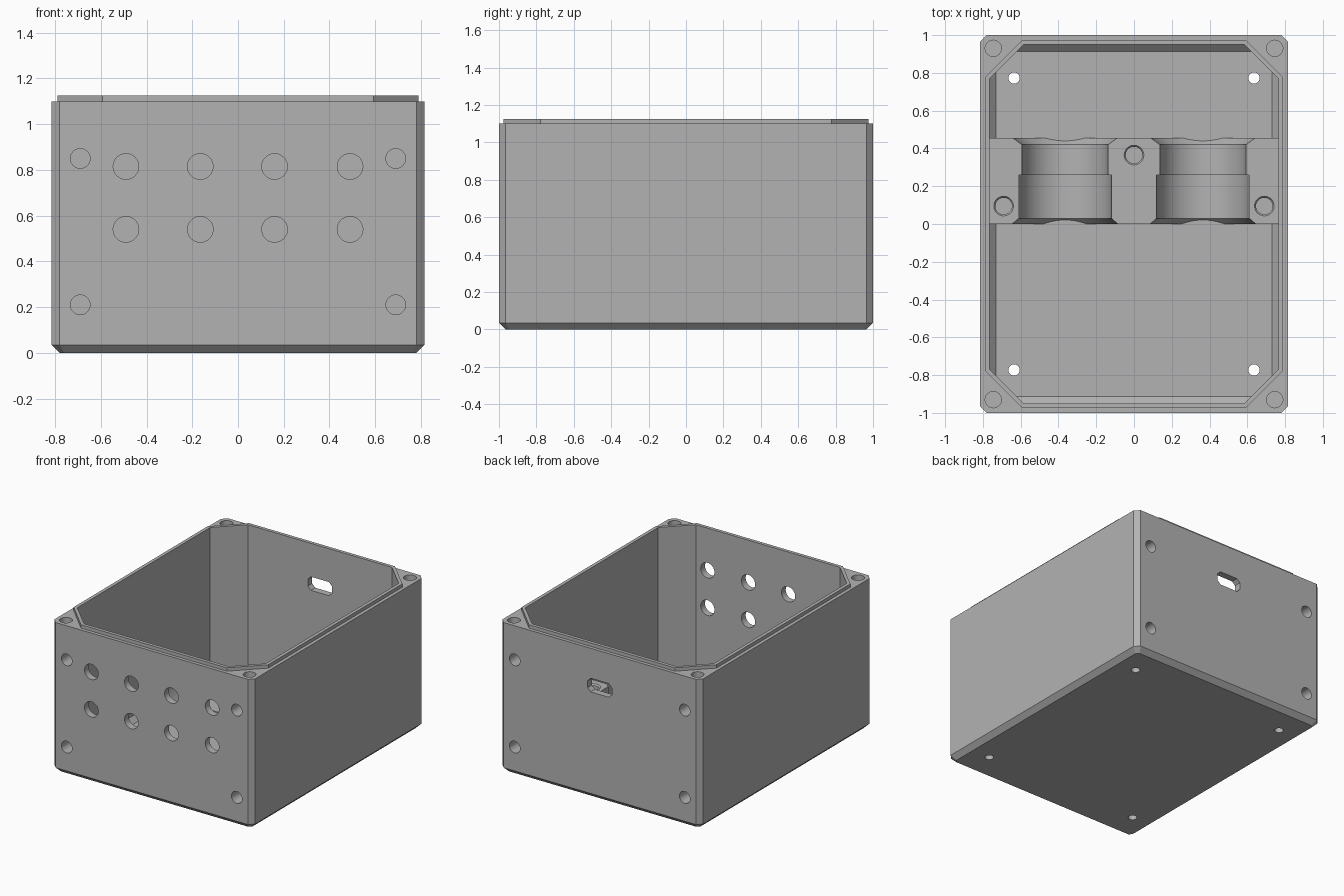
import bpy, bmesh
from math import cos, sin, pi
from mathutils import Vector

old = bpy.data.objects.get("Cube")
if old:
    bpy.data.objects.remove(old, do_unlink=True)

grey = bpy.data.materials.new("plain grey")
grey.use_nodes = True
grey.diffuse_color = (0.45, 0.45, 0.45, 1)
grey.node_tree.nodes["Principled BSDF"].inputs["Base Color"].default_value = (0.45, 0.45, 0.45, 1)


def loft(bm, rings):
    """Skin a closed solid through rings with equal point counts."""
    loops = [[bm.verts.new(p) for p in ring] for ring in rings]
    n = len(loops[0])
    for a, b in zip(loops, loops[1:]):
        for i in range(n):
            j = (i + 1) % n
            bm.faces.new((a[i], a[j], b[j], b[i]))
    bm.faces.new(loops[0][::-1])
    bm.faces.new(loops[-1])


def octagon(hx, hy, cut, z):
    """Rectangle with cut corners in the xy plane."""
    quarter = [(hx, hy - cut), (hx - cut, hy)]
    pts = quarter + [(-x, y) for x, y in quarter[::-1]]
    pts += [(-x, -y) for x, y in pts]
    return [Vector((x, y, z)) for x, y in pts]


def round_solid(bm, centre, axis, stations, sides=40):
    """Turned solid along y or z from (position, radius) stations."""
    rings = []
    for pos, r in stations:
        ring = []
        for i in range(sides):
            u, v = r * cos(2 * pi * i / sides), r * sin(2 * pi * i / sides)
            if axis == "y":
                ring.append((centre[0] + u, pos, centre[1] + v))
            else:
                ring.append((centre[0] + u, centre[1] + v, pos))
        rings.append(ring)
    loft(bm, rings)


def make(name, bm):
    bmesh.ops.recalc_face_normals(bm, faces=bm.faces)
    mesh = bpy.data.meshes.new(name)
    bm.to_mesh(mesh)
    bm.free()
    mesh.materials.append(grey)
    ob = bpy.data.objects.new(name, mesh)
    bpy.context.collection.objects.link(ob)
    return ob


def boolean(target, tool, operation):
    mod = target.modifiers.new(operation, "BOOLEAN")
    mod.operation = operation
    mod.solver = "EXACT"
    mod.object = tool
    bpy.context.view_layer.objects.active = target
    bpy.ops.object.modifier_apply(modifier=mod.name)
    bpy.data.objects.remove(tool, do_unlink=True)


W, D, RIM, LIP = 0.815, 1.0, 1.10, 1.125
FLOOR, DECK, EDGE = 0.05, 0.305, 0.035

# Outer shell with bevelled edges and a raised lip
bm = bmesh.new()
loft(bm, [octagon(W - EDGE, D - EDGE, 0.02, 0), octagon(W, D, EDGE, EDGE),
          octagon(W, D, EDGE, RIM), octagon(0.79, 0.975, 0.198, RIM),
          octagon(0.79, 0.975, 0.198, LIP)])
enclosure = make("enclosure", bm)

# Cavity with straight cut corners and a sloped foot
bm = bmesh.new()
loft(bm, [octagon(0.73, 0.912, 0.107, FLOOR), octagon(0.765, 0.95, 0.18, FLOOR + 0.036),
          octagon(0.765, 0.95, 0.18, LIP + 0.1)])
boolean(enclosure, make("cavity_cutter", bm), "DIFFERENCE")

# Cross bridge with two stepped, flared cradles
bm = bmesh.new()
loft(bm, [[(sx * 0.78, y, z) for sx, y in ((-1, 0), (1, 0), (1, 0.455), (-1, 0.455))]
          for z in (0.03, DECK)])
bridge = make("bridge", bm)
bm = bmesh.new()
for x in (-0.365, 0.365):
    round_solid(bm, (x, DECK), "y",
                [(-0.03, 0.315), (0.03, 0.245), (0.26, 0.245), (0.26, 0.228),
                 (0.42, 0.228), (0.485, 0.316)], 64)
boolean(bridge, make("cradle_cutter", bm), "DIFFERENCE")
boolean(enclosure, bridge, "UNION")

# All holes
bm = bmesh.new()
for x in (-0.49, -0.165, 0.16, 0.49):          # front panel openings
    for z in (0.54, 0.815):
        round_solid(bm, (x, z), "y", [(-1.05, 0.056), (-0.9, 0.056)])
for sx in (-1, 1):
    for sy in (-1, 1):
        for z in (0.21, 0.85):                 # panel screw holes
            round_solid(bm, (sx * 0.69, z), "y", [(sy * 1.05, 0.043), (sy * 0.9, 0.043)])
        # lid screw holes and floor holes
        round_solid(bm, (sx * 0.745, sy * 0.93), "z", [(0.91, 0.043), (1.2, 0.043)])
        round_solid(bm, (sx * 0.635, sy * 0.773), "z", [(-0.05, 0.03), (0.07, 0.03)])
for x, y in ((-0.69, 0.095), (0.69, 0.095), (0, 0.365)):   # bridge screw holes
    round_solid(bm, (x, y), "z", [(0.1, 0.044), (DECK - 0.01, 0.044), (DECK + 0.01, 0.06)])
# Rounded slot in the back wall
slot = [(p.x, p.y) for p in octagon(0.098, 0.05, 0.025, 0)]
loft(bm, [[(x, y, 0.83 + z) for x, z in slot] for y in (0.9, 1.05)])
boolean(enclosure, make("hole_cutter", bm), "DIFFERENCE")

# Crisp edges, smooth bores
for ob in bpy.context.selected_objects:
    ob.select_set(False)
enclosure.select_set(True)
bpy.context.view_layer.objects.active = enclosure
bpy.ops.object.shade_smooth_by_angle(angle=pi / 9)
